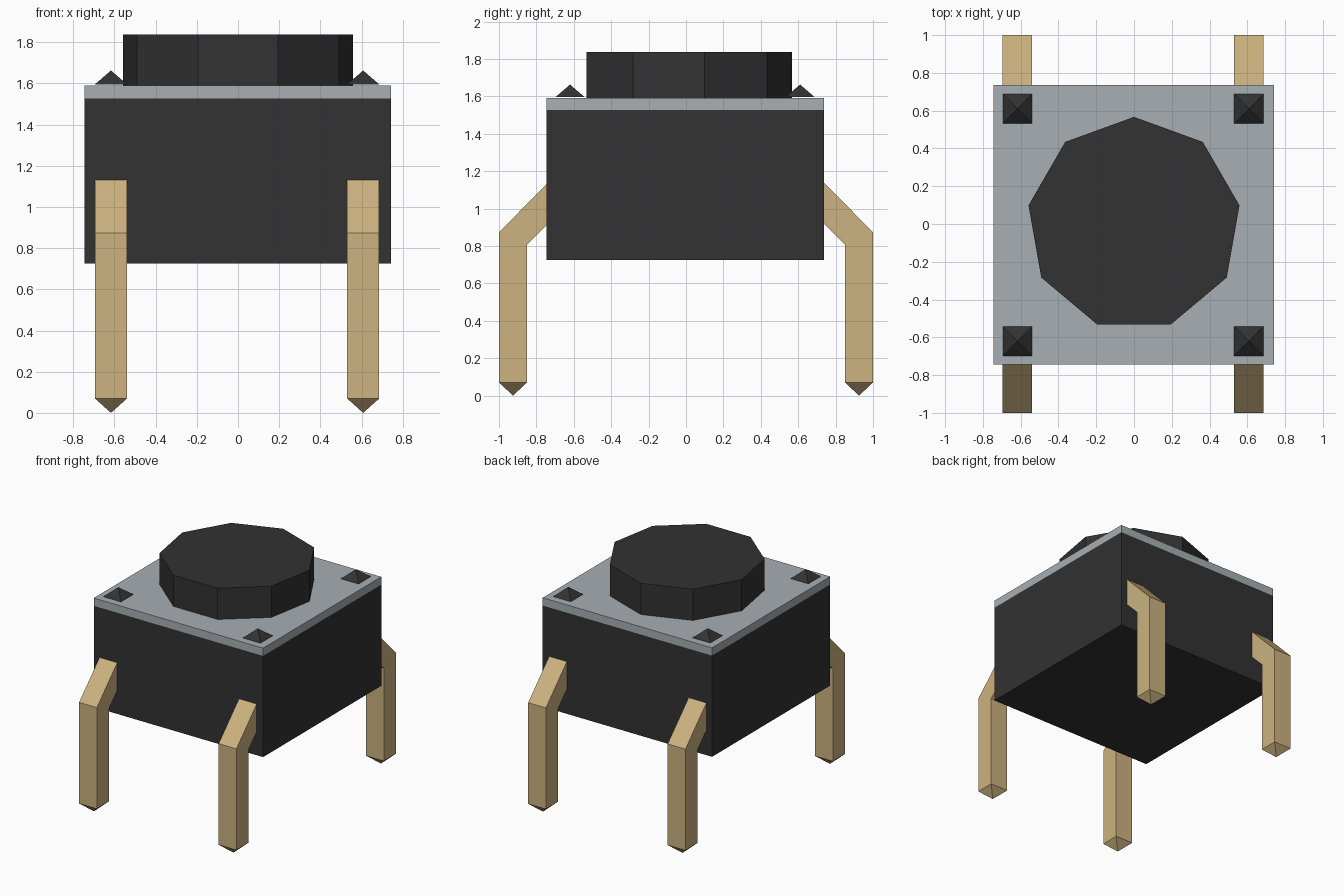
import bpy, bmesh, math
from mathutils import Matrix, Vector

default = bpy.data.objects.get("Cube")
if default:
    bpy.data.objects.remove(default, do_unlink=True)


def material(name, rgb):
    m = bpy.data.materials.new(name)
    m.use_nodes = True
    m.diffuse_color = (*rgb, 1)
    m.node_tree.nodes["Principled BSDF"].inputs["Base Color"].default_value = (*rgb, 1)
    return m


black = material("black plastic", (0.032, 0.032, 0.032))
grey = material("grey metal", (0.39, 0.425, 0.45))
tan = material("tan metal", (0.604, 0.448, 0.214))


def finish(name, bm, mat):
    bmesh.ops.recalc_face_normals(bm, faces=bm.faces)
    mesh = bpy.data.meshes.new(name)
    bm.to_mesh(mesh)
    bm.free()
    mesh.materials.append(mat)
    obj = bpy.data.objects.new(name, mesh)
    bpy.context.collection.objects.link(obj)
    return obj


def box(name, low, high, mat):
    low, high = Vector(low), Vector(high)
    bm = bmesh.new()
    bmesh.ops.create_cube(bm, size=1, matrix=Matrix.Translation((low + high) / 2)
                          @ Matrix.Diagonal((*(high - low), 1)))
    return finish(name, bm, mat)


def cone(name, sides, r1, r2, z1, z2, x, y, turn, mat):
    bm = bmesh.new()
    bmesh.ops.create_cone(bm, cap_ends=True, segments=sides, radius1=r1, radius2=r2,
                          depth=z2 - z1, matrix=Matrix.Rotation(turn, 4, "Z"))
    # Aim the first corner at +y whatever the starting angle
    v = bm.verts[:][0].co
    aim = math.pi / 2 + turn - math.atan2(v.y, v.x)
    bmesh.ops.rotate(bm, verts=bm.verts, matrix=Matrix.Rotation(aim, 3, "Z"))
    bmesh.ops.remove_doubles(bm, verts=bm.verts, dist=0.0001)
    bmesh.ops.translate(bm, verts=bm.verts, vec=(x, y, (z1 + z2) / 2))
    return finish(name, bm, mat)


# Bent strip with a pyramid point, side is -1 for front and 1 for back
def leg(name, x, side):
    half = 0.078
    profile = [(0.85, 0.07), (1, 0.07), (1, 0.873), (0.72, 1.157), (0.72, 0.937), (0.85, 0.807)]
    bm = bmesh.new()
    left, right = [[bm.verts.new((x + s * half, side * y, z)) for y, z in profile]
                   for s in (-1, 1)]
    bm.faces.new(left)
    bm.faces.new(right)
    n = len(profile)
    for i in range(1, n):
        j = (i + 1) % n
        bm.faces.new((left[i], left[j], right[j], right[i]))
    tip = bm.verts.new((x, side * 0.925, 0))
    ring = [left[0], left[1], right[1], right[0]]
    for i in range(4):
        bm.faces.new((ring[i], ring[(i + 1) % 4], tip))
    finish(name, bm, tan)


# Housing, cover plate and round push button
box("housing", (-0.745, -0.745, 0.725), (0.742, 0.737, 1.528), black)
box("cover_plate", (-0.745, -0.745, 1.528), (0.742, 0.737, 1.59), grey)
cone("push_button", 9, 0.567, 0.567, 1.588, 1.838, 0, 0, 0, black)

# Corner studs and legs
for x, side_name in ((-0.617, "right"), (0.608, "left")):
    for side, y, end in ((-1, -0.62, "front"), (1, 0.61, "back")):
        cone(f"{end}_{side_name}_stud", 4, 0.11, 0, 1.596, 1.663, x, y, math.pi / 4, black)
        leg(f"{end}_{side_name}_leg", x, side)
